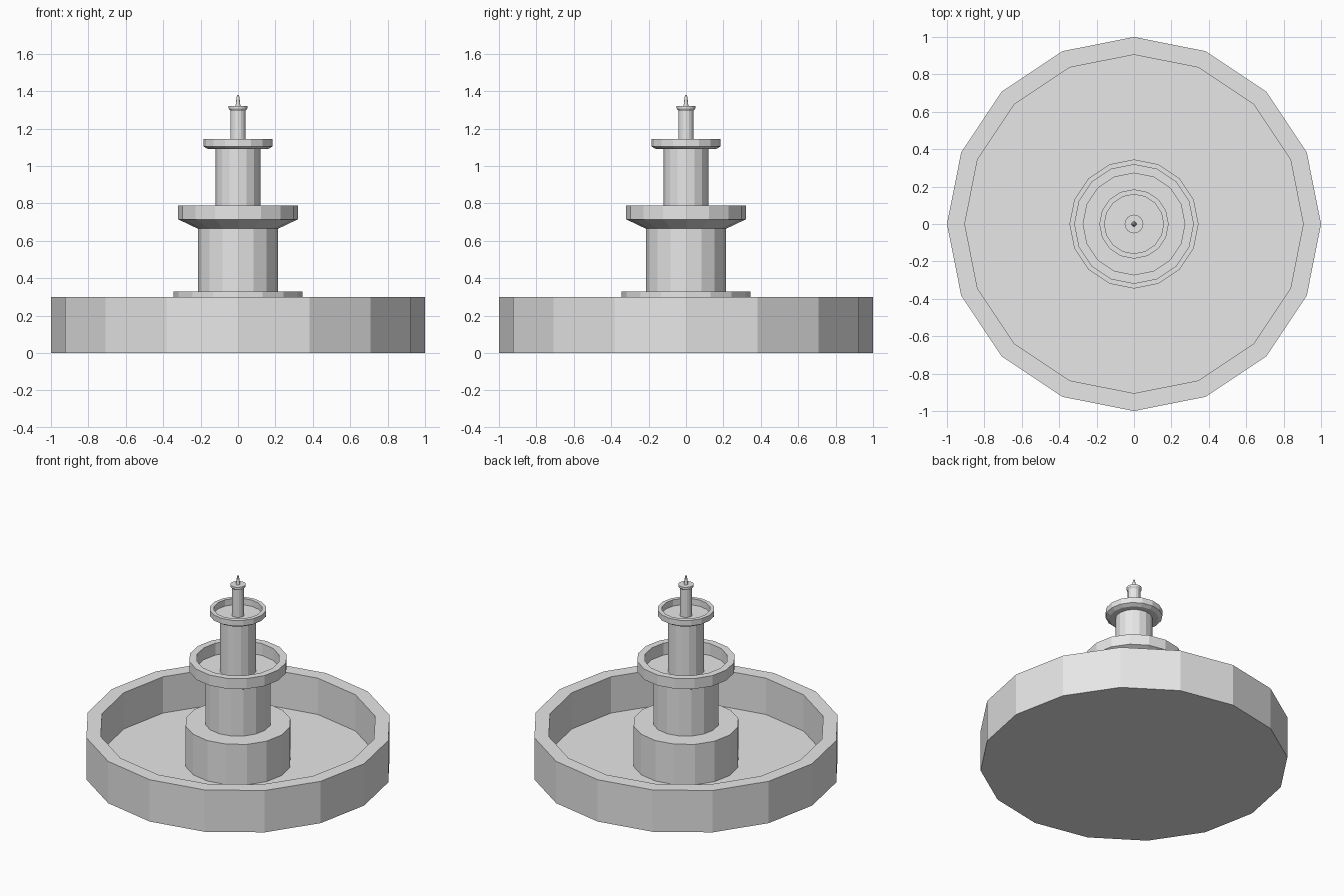
import bpy
import bmesh
from math import cos, sin, tau

cube = bpy.data.objects.get("Cube")
if cube:
    bpy.data.objects.remove(cube, do_unlink=True)

SIDES = 16

stone = bpy.data.materials.new("grey stone")
stone.use_nodes = True
grey = (0.8, 0.8, 0.8, 1)
stone.diffuse_color = grey
stone.node_tree.nodes["Principled BSDF"].inputs["Base Color"].default_value = grey


def turned(name, profile):
    """Faceted solid turned around z from (radius, height) rings, capped at both ends."""
    bm = bmesh.new()
    rings = []
    for r, z in profile:
        angles = [tau * i / SIDES for i in range(SIDES)]
        rings.append([bm.verts.new((r * cos(a), r * sin(a), z)) for a in angles])
    for low, high in zip(rings, rings[1:]):
        for i in range(SIDES):
            j = (i + 1) % SIDES
            bm.faces.new((low[i], low[j], high[j], high[i]))
    bm.faces.new(rings[0][::-1])
    bm.faces.new(rings[-1])
    mesh = bpy.data.meshes.new(name)
    bm.to_mesh(mesh)
    bm.free()
    mesh.materials.append(stone)
    obj = bpy.data.objects.new(name, mesh)
    bpy.context.collection.objects.link(obj)
    return obj


def column(name, radius, bottom, top):
    return turned(name, [(radius, bottom), (radius, top)])


def bowl(name, foot, outer, inner, bottom, shoulder, rim, floor):
    return turned(name, [(foot, bottom), (outer, shoulder), (outer, rim),
                         (inner, rim), (inner, floor)])


# Large ground basin
bowl("basin", 1, 1, 0.905, 0, 0.15, 0.3, 0.04)

# Pedestal and lower tier
column("pedestal", 0.345, 0.04, 0.33)
column("lower_column", 0.215, 0.33, 0.67)
bowl("middle_bowl", 0.215, 0.32, 0.272, 0.665, 0.715, 0.79, 0.705)

# Upper tier
column("upper_column", 0.12, 0.705, 1.09)
bowl("top_bowl", 0.16, 0.185, 0.158, 1.09, 1.105, 1.145, 1.1)

# Spout with flared cap and nozzle
column("spout_column", 0.041, 1.1, 1.3)
turned("spout_cap", [(0.041, 1.295), (0.05, 1.308), (0.05, 1.32)])
turned("nozzle", [(0.013, 1.32), (0.008, 1.365), (0.005, 1.38)])
